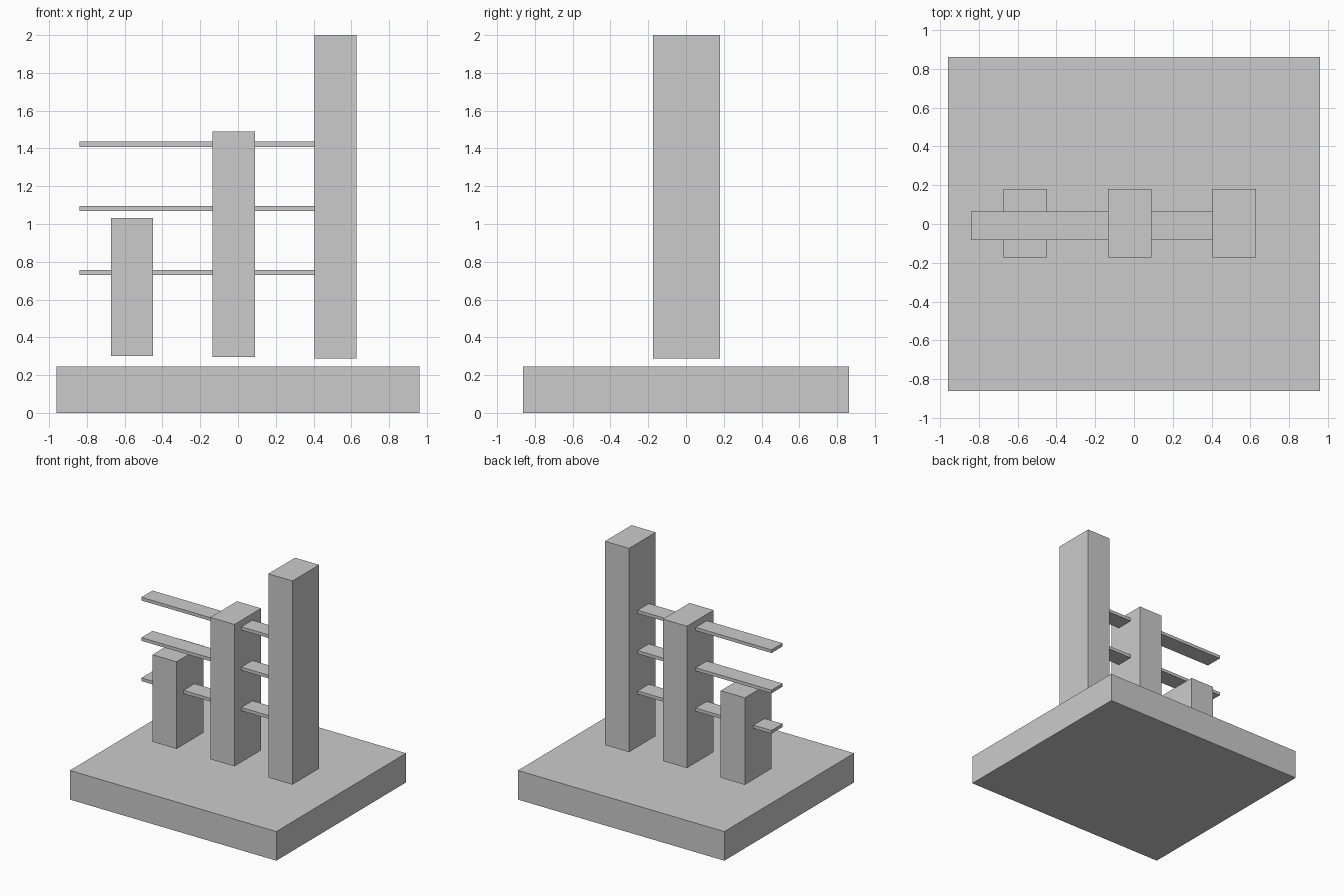
import bpy

if "Cube" in bpy.data.objects:
    bpy.data.objects.remove(bpy.data.objects["Cube"])


def box(name, x0, x1, y0, y1, z0, z1):
    bpy.ops.mesh.primitive_cube_add(
        size=1, location=((x0 + x1) / 2, (y0 + y1) / 2, (z0 + z1) / 2))
    ob = bpy.context.object
    ob.name = name
    ob.scale = (x1 - x0, y1 - y0, z1 - z0)
    bpy.ops.object.transform_apply(location=False, rotation=False, scale=True)
    return ob


# Base slab
box("base", -0.96, 0.96, -0.862, 0.862, 0, 0.245)

# Three floating pillars, rising to the right: centre x, bottom, top
pillars = {
    "short_pillar": (-0.561, 0.30, 1.032),
    "middle_pillar": (-0.023, 0.297, 1.49),
    "tall_pillar": (0.516, 0.287, 2.0),
}
for name, (x, z0, z1) in pillars.items():
    box(name, x - 0.112, x + 0.112, -0.174, 0.18, z0, z1)

# Thin horizontal bars, ending inside the tall pillar
for i in range(3):
    z = 0.744 + 0.339 * i
    box(f"cross_bar_{i + 1}", -0.84, 0.516, -0.083, 0.064, z - 0.0135, z + 0.0135)
